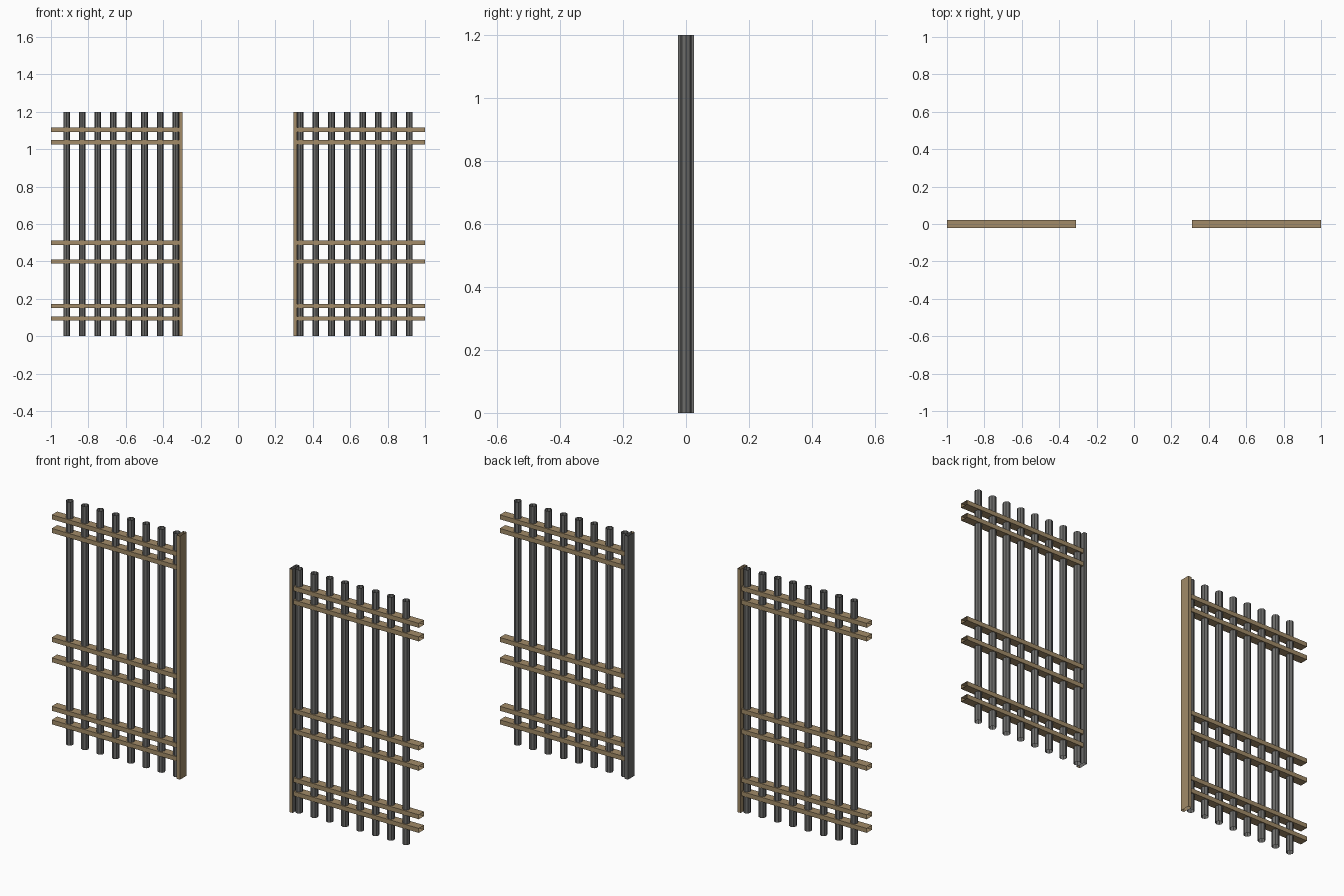
import bpy, bmesh, math

if "Cube" in bpy.data.objects:
    bpy.data.objects.remove(bpy.data.objects["Cube"])


def material(name, rgb):
    m = bpy.data.materials.new(name)
    m.diffuse_color = (*rgb, 1.0)
    m.use_nodes = True
    m.node_tree.nodes["Principled BSDF"].inputs["Base Color"].default_value = m.diffuse_color
    return m


wood = material("tan_wood", (0.36, 0.26, 0.14))
iron = material("dark_iron", (0.15, 0.15, 0.145))


def open_tube(name, profile, start, axis, length, mats):
    """Sweep a closed profile along x or z, leaving the ends open."""
    bm = bmesh.new()
    rings = []
    for d in (0.0, length):
        ring = []
        for a, b in profile:
            off = (d, a, b) if axis == 'x' else (a, b, d)
            ring.append(bm.verts.new([s + o for s, o in zip(start, off)]))
        rings.append(ring)
    n = len(profile)
    for i in range(n):
        j = (i + 1) % n
        bm.faces.new((rings[0][i], rings[0][j], rings[1][j], rings[1][i]))
    bm.normal_update()
    me = bpy.data.meshes.new(name)
    bm.to_mesh(me)
    bm.free()
    for m in mats:
        me.materials.append(m)
    ob = bpy.data.objects.new(name, me)
    bpy.context.collection.objects.link(ob)
    return ob


def rect(w, h):
    return [(-w, -h), (w, -h), (w, h), (-w, h)]


octagon = [(0.0175 * math.cos(i * math.pi / 4), 0.0175 * math.sin(i * math.pi / 4))
           for i in range(8)]
rail_heights = (0.094, 0.161, 0.4, 0.5, 1.037, 1.104)

for side, label in ((-1, "left"), (1, "right")):
    # Upright bars
    for i in range(8):
        x = side * (4 + i) / 12
        open_tube(f"{label}_bar_{i + 1}", octagon, (x, 0, 0), 'z', 1.2, [iron])
    # Horizontal rails
    x0 = -1.0 if side < 0 else 0.31
    for i, z in enumerate(rail_heights):
        open_tube(f"{label}_rail_{i + 1}", rect(0.021, 0.011), (x0, 0, z), 'x', 0.69, [wood])
    # Gate post at the opening; the right one is iron with a wooden front
    post = open_tube(f"{label}_gate_post", rect(0.009, 0.026),
                     (side * 0.307, 0, 0), 'z', 1.2, [wood, iron])
    if side > 0:
        for p in post.data.polygons:
            p.material_index = 0 if p.normal.y < -0.5 else 1
